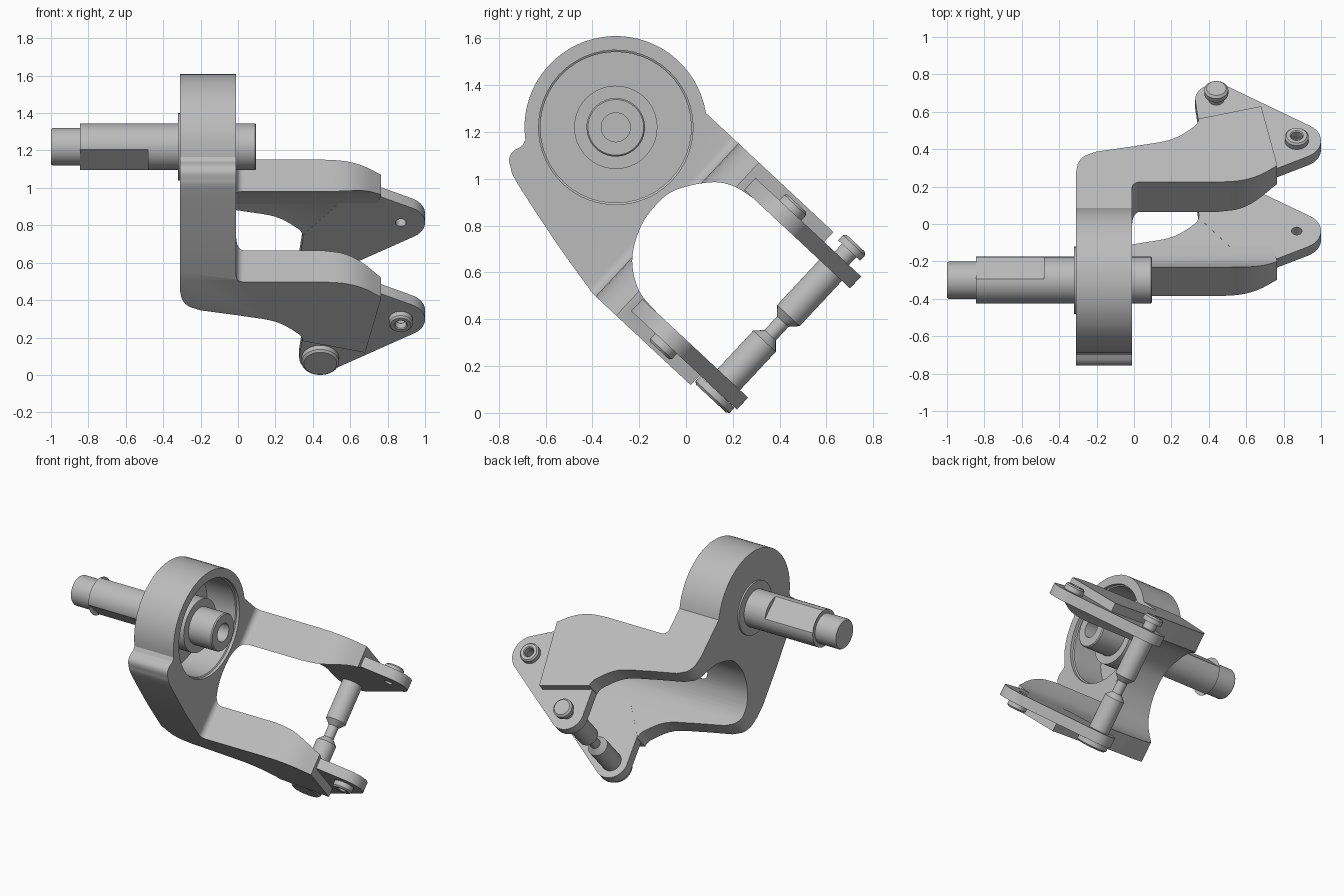
import bpy, bmesh
from math import sin, cos, radians, pi
from mathutils import Vector

if "Cube" in bpy.data.objects:
    bpy.data.objects.remove(bpy.data.objects["Cube"])

grey = bpy.data.materials.new("machined_grey")
grey.use_nodes = True
COLOR = (0.5, 0.5, 0.5, 1)
grey.diffuse_color = COLOR
grey.node_tree.nodes["Principled BSDF"].inputs["Base Color"].default_value = COLOR

# Everything shares one tilted frame at the hub: x, u along the arms, n across them
HUB, TILT = (0, -0.30, 1.22), radians(-43)
MID = -0.14  # mirror plane between the two arms


def finish(name, bm):
    bmesh.ops.recalc_face_normals(bm, faces=bm.faces)
    mesh = bpy.data.meshes.new(name)
    bm.to_mesh(mesh)
    bm.free()
    mesh.materials.append(grey)
    obj = bpy.data.objects.new(name, mesh)
    bpy.context.collection.objects.link(obj)
    obj.location, obj.rotation_euler = HUB, (TILT, 0, 0)
    return obj


def prism(name, pts, axis, a, b):
    """Extrude an outline: axis x takes (u, n) points, axis n takes (x, u) points."""
    bm = bmesh.new()
    put = (lambda p, h: (h, *p)) if axis == "x" else (lambda p, h: (*p, h))
    face = bm.faces.new([bm.verts.new(put(p, a)) for p in pts])
    ext = bmesh.ops.extrude_face_region(bm, geom=[face])["geom"]
    move = Vector(put((0, 0), b - a))
    bmesh.ops.translate(bm, vec=move, verts=[v for v in ext if isinstance(v, bmesh.types.BMVert)])
    return finish(name, bm)


def lathe(name, profile, axis="x", centre=(0, 0), closed=False, steps=40):
    """Turn (position, radius) points around the x or n axis."""
    bm = bmesh.new()
    rings = []
    for h, r in profile:
        ring = []
        for i in range(steps):
            t = 2 * pi * i / steps
            c, s = centre[0] + r * cos(t), centre[1] + r * sin(t)
            ring.append(bm.verts.new((h, c, s) if axis == "x" else (c, s, h)))
        rings.append(ring)
    pairs = list(zip(rings, rings[1:])) + ([(rings[-1], rings[0])] if closed else [])
    for p, q in pairs:
        for i in range(steps):
            j = (i + 1) % steps
            bm.faces.new((p[i], p[j], q[j], q[i]))
    if not closed:
        bm.faces.new(rings[0])
        bm.faces.new(rings[-1])
    return finish(name, bm)


def arc(c, r, a, b, n):
    ts = [radians(a + (b - a) * i / n) for i in range(n + 1)]
    return [(c[0] + r * cos(t), c[1] + r * sin(t)) for t in ts]


def spline(pts, n=5):
    """Smooth curve through the points."""
    v = [Vector(p) for p in pts]
    v = [2 * v[0] - v[1]] + v + [2 * v[-1] - v[-2]]
    out = []
    for p0, p1, p2, p3 in zip(v, v[1:], v[2:], v[3:]):
        for i in range(n):
            t = i / n
            out.append(tuple(0.5 * (2 * p1 + (p2 - p0) * t + (2 * p0 - 5 * p1 + 4 * p2 - p3) * t**2
                                    + (3 * p1 - p0 - 3 * p2 + p3) * t**3)))
    return out + [tuple(pts[-1])]


def boolean(obj, tool, op):
    mod = obj.modifiers.new(op.lower(), "BOOLEAN")
    mod.operation, mod.object, mod.solver = op, tool, "EXACT"
    bpy.context.view_layer.objects.active = obj
    bpy.ops.object.modifier_apply(modifier=mod.name)
    bpy.data.objects.remove(tool)


# Forked body: side outline crossed with arm outline
side = arc((0, 0), 0.39, 52, 231, 32)
side += spline([(-0.238, -0.331), (-0.25, -0.37), (-0.244, -0.405), (-0.213, -0.431),
                (-0.143, -0.462), (0.158, -0.536), (0.415, -0.587)])
side += [(1.05, -0.587), (1.05, -0.46)]
side += spline([(0.68, -0.46), (0.55, -0.443), (0.44, -0.369), (0.373, -0.253), (0.352, -0.14),
                (0.367, -0.027), (0.453, 0.101), (0.536, 0.158), (0.64, 0.18)])
side += [(1.05, 0.18), (1.05, 0.307)]
plan = [(-0.31, -0.6)]
plan += spline([(-0.31, 0.5), (-0.298, 0.57), (-0.265, 0.62), (-0.2, 0.653)])
plan += spline([(0, 0.692), (0.2, 0.742), (0.32, 0.835), (0.345, 0.88)])
plan += [(0.345, 0.893), (0.68, 0.985), (0.765, 0.56)]
plan += spline([(0.765, 0.55), (0.67, 0.48), (0.57, 0.442), (0.45, 0.43)])
plan += arc((0.03, 0.39), 0.04, 90, 180, 6) + [(-0.01, -0.6)]
body = prism("forked_body", side, "x", -0.5, 0.9)
boolean(body, prism("plan_tool", plan, "n", -0.8, 0.6), "INTERSECT")
boolean(body, lathe("bore_tool", [(-0.25, 0.322), (-0.035, 0.322), (-0.03, 0.33), (0.1, 0.33)],
                    steps=48), "DIFFERENCE")

# Thin lugs at the arm tips, with a bushed hole in each
PIN, EYE = (0.44, 1.088), (0.87, 0.787)
lug = [(0.35, 0.88), (0.6, 0.56), (0.765, 0.585)]
lug += arc(EYE, 0.13, -62, 55, 14) + arc(PIN, 0.113, 55, 180, 14)
for label, flip in (("upper", 1), ("lower", -1)):
    def across(d):
        return MID + flip * d
    plate = prism(label + "_lug", lug, "n", across(0.319), across(0.389))
    boolean(plate, lathe("eye_tool", [(across(0.2), 0.028), (across(0.5), 0.028)], "n", EYE),
            "DIFFERENCE")
    lathe(label + "_bushing", [(across(d), r) for d, r in
          ((0.37, 0.03), (0.425, 0.03), (0.43, 0.036), (0.43, 0.055), (0.42, 0.064), (0.37, 0.064))],
          "n", EYE, closed=True)

# Cross pin joining the lugs
lathe("cross_pin", [(-0.57, 0.088), (-0.56, 0.1), (-0.53, 0.1), (-0.53, 0.066), (-0.235, 0.066),
                    (-0.2, 0.033), (-0.12, 0.033), (-0.085, 0.066), (0.2, 0.066), (0.2, 0.042),
                    (0.295, 0.042), (0.295, 0.064), (0.325, 0.064), (0.337, 0.052)], "n", PIN)

# Shaft with stepped end, two wrench flats and a blind hole
shaft = lathe("shaft", [(-1, 0.094), (-0.99, 0.1), (-0.845, 0.1), (-0.845, 0.125),
                        (0.09, 0.125), (0.097, 0.119)])
for s in (-1, 1):
    flat = [(-0.2, s * 0.095), (0.2, s * 0.095), (0.2, s * 0.2), (-0.2, s * 0.2)]
    boolean(shaft, prism("flat_tool", flat, "x", -0.844, -0.48), "DIFFERENCE")
boolean(shaft, lathe("hole_tool", [(-0.1, 0.062), (0.2, 0.062)]), "DIFFERENCE")

# Bearing boss inside the hub and collar behind it
lathe("hub_boss", [(-0.3, 0.178), (-0.08, 0.178), (-0.08, 0.1), (-0.3, 0.1)], closed=True)
lathe("rear_collar", [(-0.321, 0.18), (-0.28, 0.18), (-0.28, 0.1), (-0.321, 0.1)], closed=True)

# Smooth the round surfaces, keep the edges sharp
bpy.ops.object.select_all(action="DESELECT")
for obj in bpy.context.scene.objects:
    if obj.type == "MESH" and obj.data.materials and obj.data.materials[0] == grey:
        obj.select_set(True)
        bpy.context.view_layer.objects.active = obj
bpy.ops.object.shade_smooth_by_angle(angle=radians(30))
